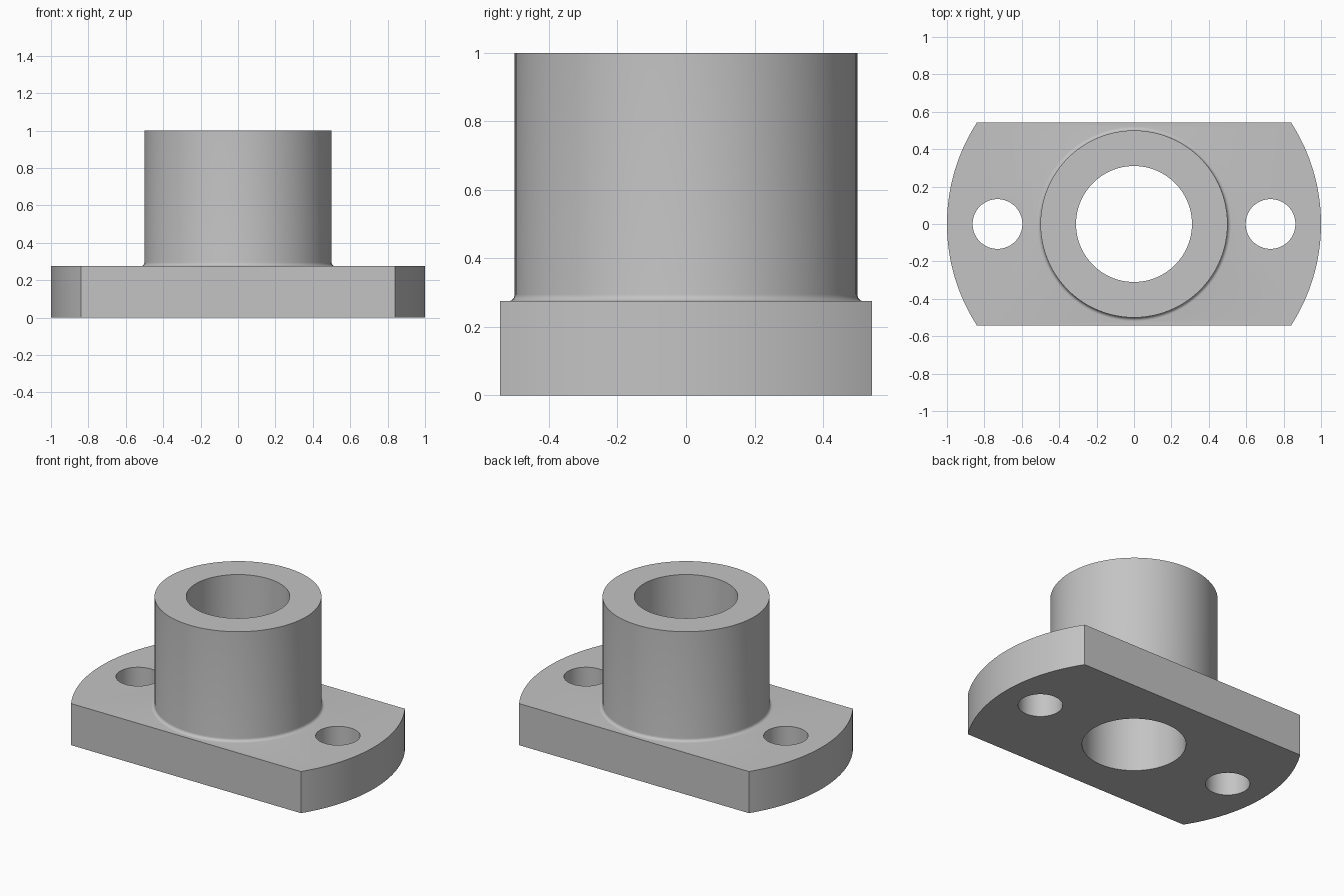
import bpy, bmesh, math

if "Cube" in bpy.data.objects:
    bpy.data.objects.remove(bpy.data.objects["Cube"], do_unlink=True)

FLANGE_R, HALF_DEPTH, FLANGE_H = 1.0, 0.543, 0.275
HUB_R, BORE_R, HUB_TOP, FILLET = 0.5, 0.31, 1.0, 0.02
HOLE_R, HOLE_X = 0.133, 0.73

grey = bpy.data.materials.new("plain grey")
grey.use_nodes = True
colour = (0.55, 0.55, 0.55, 1)
grey.diffuse_color = colour
grey.node_tree.nodes["Principled BSDF"].inputs["Base Color"].default_value = colour


def finish(name, bm):
    bmesh.ops.recalc_face_normals(bm, faces=bm.faces)
    mesh = bpy.data.meshes.new(name)
    bm.to_mesh(mesh)
    bm.free()
    mesh.materials.append(grey)
    obj = bpy.data.objects.new(name, mesh)
    bpy.context.collection.objects.link(obj)
    return obj


def prism(name, outline, z0, z1):
    bm = bmesh.new()
    face = bm.faces.new([bm.verts.new((x, y, z0)) for x, y in outline])
    top = bmesh.ops.extrude_face_region(bm, geom=[face])["geom"]
    verts = [v for v in top if isinstance(v, bmesh.types.BMVert)]
    bmesh.ops.translate(bm, verts=verts, vec=(0, 0, z1 - z0))
    return finish(name, bm)


def arc(cx, cy, r, start, end, steps):
    angles = [start + (end - start) * i / steps for i in range(steps + 1)]
    return [(cx + r * math.cos(a), cy + r * math.sin(a)) for a in angles]


def lathe(name, profile, segments):
    bm = bmesh.new()
    verts = [bm.verts.new((r, 0, z)) for r, z in profile]
    edges = [bm.edges.new(pair) for pair in zip(verts, verts[1:])]
    bmesh.ops.spin(bm, geom=verts + edges, axis=(0, 0, 1), cent=(0, 0, 0),
                   angle=math.tau, steps=segments, use_merge=False)
    bmesh.ops.remove_doubles(bm, verts=bm.verts, dist=1e-5)
    return finish(name, bm)


def combine(target, other, operation):
    mod = target.modifiers.new(other.name, "BOOLEAN")
    mod.operation, mod.object, mod.solver = operation, other, "EXACT"
    bpy.context.view_layer.objects.active = target
    bpy.ops.object.modifier_apply(modifier=mod.name)
    bpy.data.objects.remove(other, do_unlink=True)


# Flange: a disc with two flat sides
half = math.asin(HALF_DEPTH / FLANGE_R)
outline = (arc(0, 0, FLANGE_R, -half, half, 32)
           + arc(0, 0, FLANGE_R, math.pi - half, math.pi + half, 32))
body = prism("flanged_bushing", outline, 0, FLANGE_H)

# Hub with a small fillet at its foot
foot = HUB_R + FILLET
fillet = arc(foot, FLANGE_H + FILLET, FILLET, -math.pi / 2, -math.pi, 6)
hub = lathe("hub", [(0, 0.1), (foot, 0.1), *fillet, (HUB_R, HUB_TOP), (0, HUB_TOP)], 96)
combine(body, hub, "UNION")

# Central bore and two bolt holes
for name, x, r, n in (("bore", 0, BORE_R, 96), ("left_hole", HOLE_X, HOLE_R, 64),
                      ("right_hole", -HOLE_X, HOLE_R, 64)):
    circle = arc(x, 0, r, 0, math.tau, n)[:-1]
    combine(body, prism(name, circle, -0.2, HUB_TOP + 0.2), "DIFFERENCE")

bpy.ops.object.select_all(action="DESELECT")
body.select_set(True)
bpy.context.view_layer.objects.active = body
bpy.ops.object.shade_smooth_by_angle(angle=math.radians(30))
